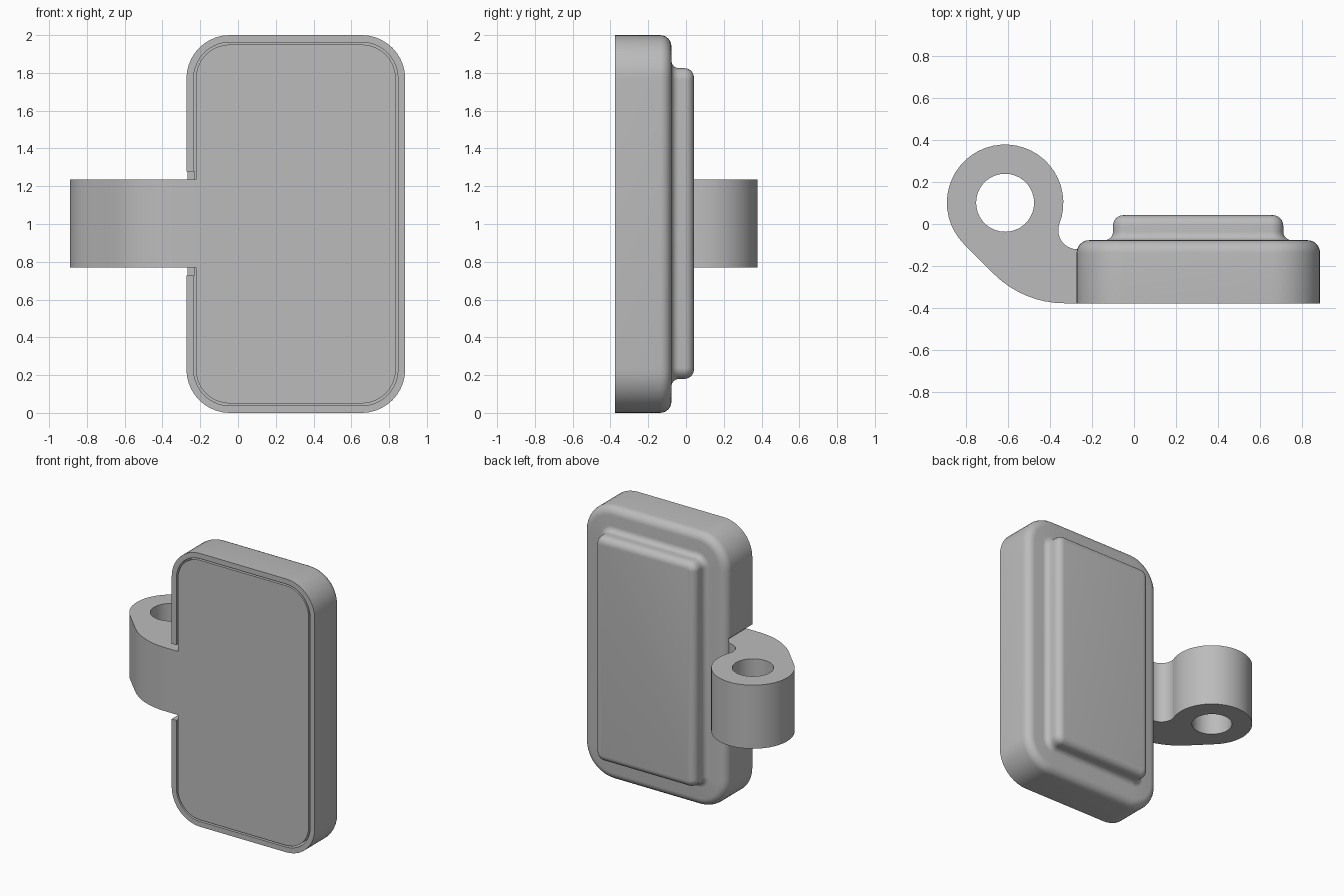
import bpy, bmesh, math

old = bpy.data.objects.get("Cube")
if old:
    bpy.data.objects.remove(old, do_unlink=True)

grey = bpy.data.materials.new("plain grey")
grey.use_nodes = True
colour = (0.5, 0.5, 0.5, 1)
grey.diffuse_color = colour
grey.node_tree.nodes["Principled BSDF"].inputs["Base Color"].default_value = colour

FRONT, BACK, PAD_TOP = -0.377, -0.077, 0.042
CASE = (-0.273, 0.885, 0.0, 2.0, 0.23)     # x0, x1, z0, z1, corner radius
PAD = (-0.1, 0.71, 0.18, 1.825, 0.06)
ARM_Z = (0.77, 1.235)


def arc(cx, cy, r, start, end, steps):
    angles = [math.radians(start + (end - start) * i / steps) for i in range(steps + 1)]
    return [(cx + r * math.cos(a), cy + r * math.sin(a)) for a in angles]


def rounded_rect(rect, inset):
    x0, x1, z0, z1, r = rect
    pts = []
    for i, (cx, cz) in enumerate([(x1 - r, z1 - r), (x0 + r, z1 - r), (x0 + r, z0 + r), (x1 - r, z0 + r)]):
        pts += arc(cx, cz, r - inset, 90 * i, 90 * i + 90, 10)
    return pts


def finish(name, bm):
    bmesh.ops.recalc_face_normals(bm, faces=bm.faces[:])
    mesh = bpy.data.meshes.new(name)
    bm.to_mesh(mesh)
    bm.free()
    mesh.materials.append(grey)
    obj = bpy.data.objects.new(name, mesh)
    bpy.context.collection.objects.link(obj)
    return obj


def smooth(obj):
    bpy.ops.object.select_all(action="DESELECT")
    obj.select_set(True)
    bpy.context.view_layer.objects.active = obj
    bpy.ops.object.shade_smooth_by_angle(angle=math.radians(35))


def bridge(bm, a, b):
    for i in range(len(a)):
        j = (i + 1) % len(a)
        bm.faces.new((a[i], a[j], b[j], b[i]))


def loft(name, sections):
    """Skin rounded rectangles given as (rect, inset, y), capped at both ends."""
    bm = bmesh.new()
    rings = [[bm.verts.new((x, y, z)) for x, z in rounded_rect(rect, inset)]
             for rect, inset, y in sections]
    for a, b in zip(rings, rings[1:]):
        bridge(bm, a, b)
    bm.faces.new(rings[0])
    bm.faces.new(rings[-1])
    return finish(name, bm)


# Case: front pocket, rim, rounded back edge, then raised back pad with a cove
sections = [(CASE, 0.038, -0.13), (CASE, 0.038, FRONT), (CASE, 0, FRONT)]
sections += [(CASE, 0.06 - u, BACK - 0.06 + v) for u, v in arc(0, 0, 0.06, 0, 90, 6)]
sections += [(PAD, u - 0.04, BACK + 0.04 + v) for u, v in arc(0, 0, 0.04, 270, 360, 6)]
sections += [(PAD, 0.05 - u, PAD_TOP - 0.05 + v) for u, v in arc(0, 0, 0.05, 0, 90, 6)]
case = loft("case", sections)

# Notch in the case wall where the hinge arm passes
bm = bmesh.new()
bmesh.ops.create_cube(bm, size=1)
bmesh.ops.scale(bm, vec=(0.1, 0.32, 0.55), verts=bm.verts)
bmesh.ops.translate(bm, vec=(-0.28, -0.275, 1.0025), verts=bm.verts)
cutter = finish("notch_cutter", bm)
cutter.hide_render = True
cutter.hide_set(True)
cut = case.modifiers.new("notch", "BOOLEAN")
cut.operation, cut.solver, cut.object = "DIFFERENCE", "EXACT", cutter
bpy.context.view_layer.objects.active = case
bpy.ops.object.modifier_apply(modifier=cut.name)
bpy.data.objects.remove(cutter, do_unlink=True)
smooth(case)

# Front plate, separated from the rim by a fine groove
smooth(loft("front_plate", [(CASE, 0.05, FRONT), (CASE, 0.05, -0.14)]))

# Hinge arm: barrel outline, sloping underside, concave neck
EYE = (-0.613, 0.101)
outline = arc(*EYE, 0.277, -21.2, 225, 32)
outline += arc(-0.33, FRONT + 0.476, 0.476, 225, 270, 8)
outline += [(-0.223, FRONT), (-0.223, -0.12)]
outline += arc(-0.27, -0.03, 0.09, 270, 158.8, 10)[:-1]
hole = arc(*EYE, 0.138, 0, 360, 36)[:-1]

bm = bmesh.new()
levels = []
for z in ARM_Z:
    loops = [[bm.verts.new((x, y, z)) for x, y in pts] for pts in (outline, hole)]
    edges = [bm.edges.new((lp[i - 1], lp[i])) for lp in loops for i in range(len(lp))]
    bmesh.ops.triangle_fill(bm, use_beauty=True, use_dissolve=False, edges=edges)
    levels.append(loops)
for lower, upper in zip(*levels):
    bridge(bm, lower, upper)
smooth(finish("hinge_arm", bm))
